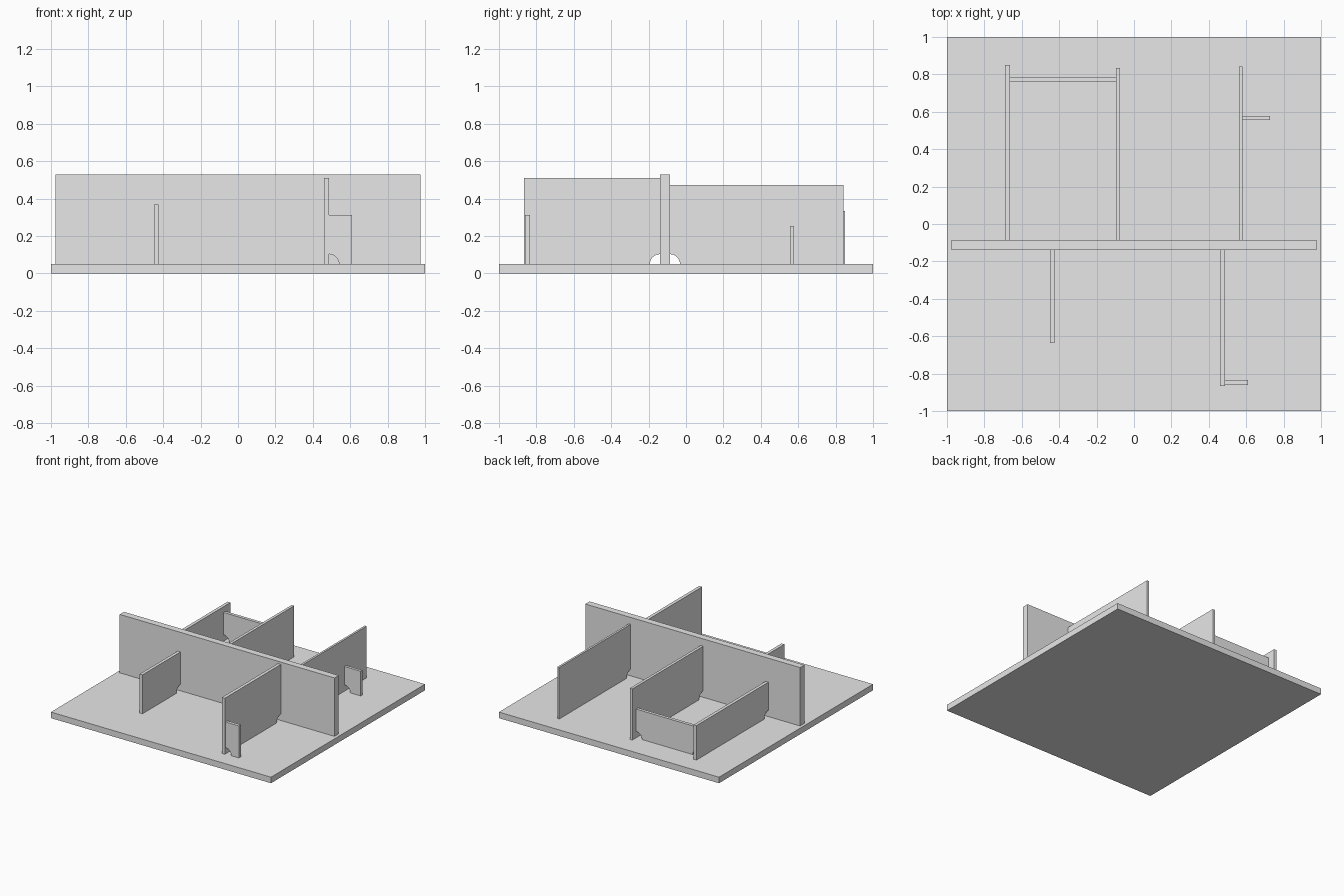
import bpy, bmesh, math
from mathutils import Vector

cube = bpy.data.objects.get("Cube")
if cube:
    bpy.data.objects.remove(cube)

grey = bpy.data.materials.new("light_grey")
grey.use_nodes = True
grey.diffuse_color = (0.8, 0.8, 0.8, 1)
grey.node_tree.nodes["Principled BSDF"].inputs["Base Color"].default_value = (0.8, 0.8, 0.8, 1)

FLOOR = 0.05      # top of the base plate
NOTCH = 0.053     # radius of the weld relief holes
STEPS = 12


def finish(name, bm):
    bmesh.ops.recalc_face_normals(bm, faces=bm.faces)
    mesh = bpy.data.meshes.new(name)
    bm.to_mesh(mesh)
    bm.free()
    mesh.materials.append(grey)
    obj = bpy.data.objects.new(name, mesh)
    bpy.context.collection.objects.link(obj)
    return obj


def box(name, x, y, z):
    bm = bmesh.new()
    bmesh.ops.create_cube(bm, size=1)
    for v in bm.verts:
        v.co = [lo + (c + 0.5) * (hi - lo) for c, (lo, hi) in zip(v.co, (x, y, z))]
    return finish(name, bm)


def panel(name, axis, start, end, side, top, both=False):
    """Upright panel along an axis, with a rounded relief notch at its start
    (and at its end if both is set). side gives the span of its thickness."""
    way = 1 if end > start else -1
    arc = [math.pi / 2 * i / STEPS for i in range(STEPS + 1)]
    outline = [(start + way * NOTCH * math.sin(a), FLOOR + NOTCH * math.cos(a)) for a in arc]
    if both:
        outline += [(end - way * NOTCH * math.cos(a), FLOOR + NOTCH * math.sin(a)) for a in arc]
    else:
        outline.append((end, FLOOR))
    outline += [(end, top), (start, top)]

    def place(u, w, z):
        return Vector((u, w, z) if axis == "x" else (w, u, z))

    bm = bmesh.new()
    face = bm.faces.new([bm.verts.new(place(u, side[0], z)) for u, z in outline])
    moved = bmesh.ops.extrude_face_region(bm, geom=[face])["geom"]
    bmesh.ops.translate(bm, vec=place(0, side[1] - side[0], 0),
                        verts=[g for g in moved if isinstance(g, bmesh.types.BMVert)])
    return finish(name, bm)


# Base plate and the long main wall
box("base_plate", (-1, 1), (-1, 1), (0, FLOOR))
box("main_wall", (-0.977, 0.975), (-0.14, -0.085), (FLOOR, 0.53))

# Ribs in front of the wall
panel("front_right_rib", "y", -0.14, -0.635, (-0.45, -0.424), 0.37)
panel("front_left_rib", "y", -0.14, -0.867, (0.46, 0.487), 0.51)
panel("front_left_tab", "x", 0.487, 0.61, (-0.86, -0.834), 0.313)

# Ribs behind the wall
panel("back_right_rib", "y", -0.085, 0.85, (-0.69, -0.664), 0.333)
panel("back_middle_rib", "y", -0.085, 0.835, (-0.097, -0.074), 0.47)
panel("back_left_rib", "y", -0.085, 0.843, (0.562, 0.579), 0.474)
panel("back_left_tab", "x", 0.579, 0.727, (0.555, 0.578), 0.253)

# Cross panel joining two of the back ribs
panel("back_cross_panel", "x", -0.664, -0.097, (0.76, 0.786), 0.286, both=True)
